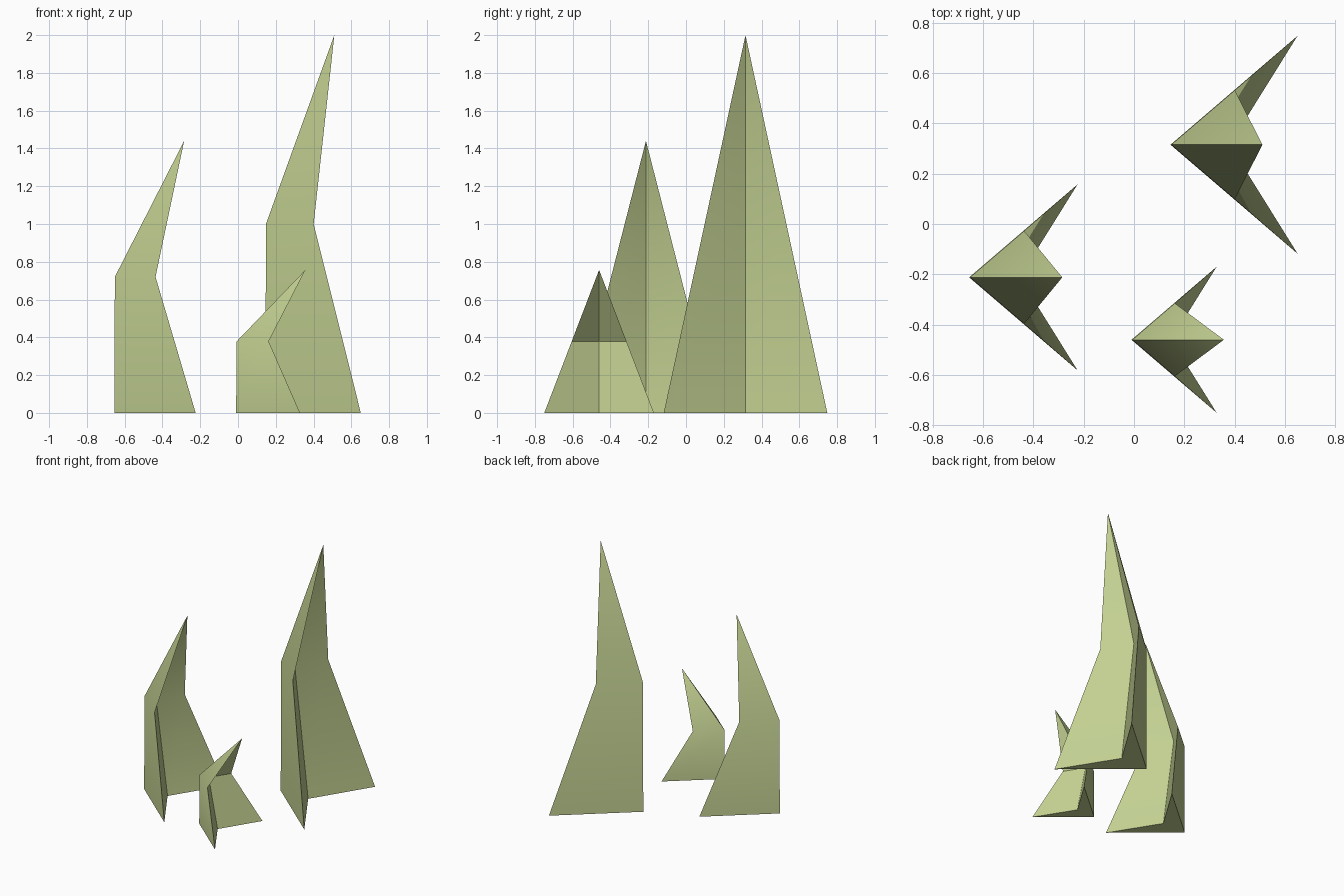
import bpy
import bmesh
from mathutils import Vector

cube = bpy.data.objects.get("Cube")
if cube:
    bpy.data.objects.remove(cube, do_unlink=True)

grass = bpy.data.materials.new("pale_grass_green")
grass.use_nodes = True
colour = (0.55, 0.64, 0.29, 1)
grass.diffuse_color = colour
grass.node_tree.nodes["Principled BSDF"].inputs["Base Color"].default_value = colour

# Chevron section, relative to the spine: spine, front arm, inner crease, back arm
SECTION = [(0, 0), (0.505, -0.433), (0.235, 0), (0.505, 0.433)]


def blade(name, spine, size, height, lean):
    """Chevron blade: upright lower half, upper half leaning to a pointed tip."""
    bm = bmesh.new()
    base = Vector((spine[0], spine[1], 0))

    def ring(scale, shift, z):
        return [bm.verts.new(base + Vector((x * scale + shift, y * scale, z)))
                for x, y in SECTION]

    low = ring(size, 0, 0)
    mid = ring(size / 2, 0.003, height / 2)
    tip = bm.verts.new(base + Vector((lean, 0, height)))

    # Walls, leaning tip and the two halves of the underside
    for i in range(4):
        j = (i + 1) % 4
        bm.faces.new((low[i], low[j], mid[j], mid[i]))
        bm.faces.new((mid[i], mid[j], tip))
    bm.faces.new((low[0], low[2], low[1]))
    bm.faces.new((low[0], low[3], low[2]))
    bmesh.ops.recalc_face_normals(bm, faces=bm.faces[:])

    mesh = bpy.data.meshes.new(name)
    bm.to_mesh(mesh)
    bm.free()
    mesh.materials.append(grass)
    obj = bpy.data.objects.new(name, mesh)
    bpy.context.collection.objects.link(obj)

    # Soft bend, sharp arms and creases
    bpy.ops.object.select_all(action="DESELECT")
    obj.select_set(True)
    bpy.context.view_layer.objects.active = obj
    bpy.ops.object.shade_smooth_by_angle(angle=0.7)


blade("tall_grass_blade", (0.145, 0.315), 1.0, 2.0, 0.365)
blade("medium_grass_blade", (-0.655, -0.212), 0.853, 1.44, 0.37)
blade("small_grass_blade", (-0.01, -0.46), 0.67, 0.757, 0.367)
